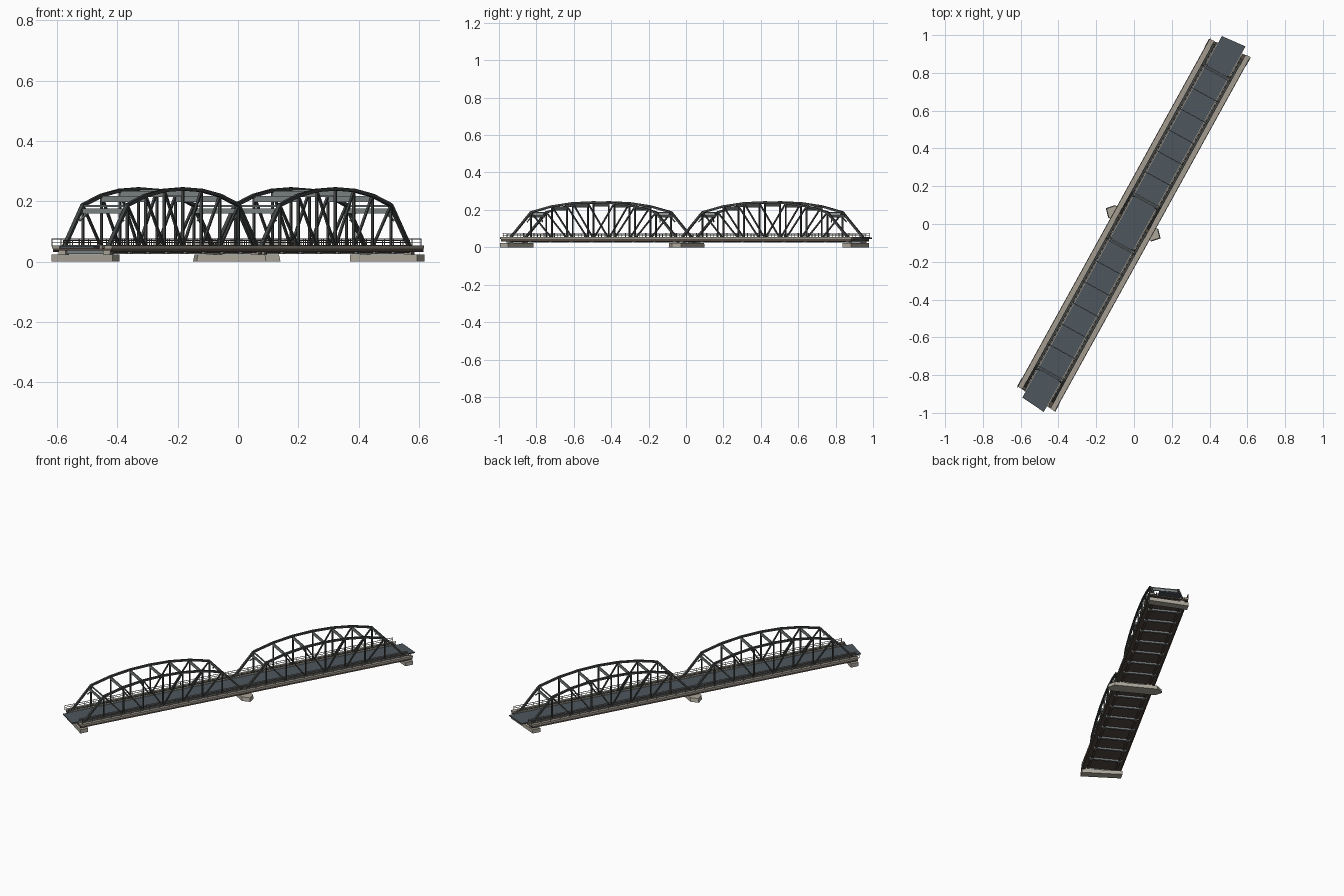
import bpy, bmesh, math
from mathutils import Vector, Matrix

if "Cube" in bpy.data.objects:
    bpy.data.objects.remove(bpy.data.objects["Cube"])

V0 = -0.012                      # lateral offset of the bridge axis
FAN = 0.09                       # slight skew of both end faces
TURN = Matrix.Rotation(math.radians(-28.9), 4, 'Z')
MATS, PARTS = {}, []


def material(name, rgb):
    m = bpy.data.materials.new(name)
    m.diffuse_color = (*rgb, 1)
    m.use_nodes = True
    m.node_tree.nodes["Principled BSDF"].inputs["Base Color"].default_value = m.diffuse_color
    MATS[name] = m


material("steel", (0.055, 0.062, 0.06))
material("brace", (0.2, 0.22, 0.22))
material("asphalt", (0.075, 0.092, 0.11))
material("stone", (0.42, 0.39, 0.33))
material("walk", (0.36, 0.33, 0.28))
material("brown", (0.09, 0.068, 0.055))
material("rail", (0.27, 0.26, 0.22))


def prism(bm, poly, z0, z1, grow=0.0):
    """Extrude a plan outline; grow widens the foot."""
    lo = [bm.verts.new((x * (1 + grow), y * (1 + grow), z0)) for x, y in poly]
    hi = [bm.verts.new((x, y, z1)) for x, y in poly]
    n = len(poly)
    bm.faces.new(lo[::-1])
    bm.faces.new(hi)
    for i in range(n):
        j = (i + 1) % n
        bm.faces.new((lo[i], lo[j], hi[j], hi[i]))


def slab(bm, x0, x1, y0, y1, z0, z1, f0=0.0, f1=0.0):
    """Box whose two end faces can be skewed."""
    prism(bm, [(x0, y0 - f0 * x0), (x1, y0 - f0 * x1),
               (x1, y1 + f1 * x1), (x0, y1 + f1 * x0)], z0, z1)


def beam(bm, a, b, w, d):
    """Box bar between two points: w across the bridge, d in the truss plane."""
    a, b = Vector(a), Vector(b)
    t = (b - a).normalized()
    side = Vector((1, 0, 0)) if abs(t.x) < 0.9 else Vector((0, 1, 0))
    up = t.cross(side).normalized()
    side = up.cross(t)
    r = [[bm.verts.new(p + side * (w / 2 * i) + up * (d / 2 * j))
          for i, j in ((-1, -1), (1, -1), (1, 1), (-1, 1))] for p in (a, b)]
    bm.faces.new(r[0])
    bm.faces.new(r[1][::-1])
    for i in range(4):
        j = (i + 1) % 4
        bm.faces.new((r[0][i], r[1][i], r[1][j], r[0][j]))


def finish(name, bm, mat):
    bmesh.ops.recalc_face_normals(bm, faces=bm.faces)
    bm.transform(TURN @ Matrix.Translation((V0, 0, 0)))
    me = bpy.data.meshes.new(name)
    bm.to_mesh(me)
    bm.free()
    me.materials.append(MATS[mat])
    ob = bpy.data.objects.new(name, me)
    bpy.context.collection.objects.link(ob)
    PARTS.append(ob)


# roadway, dark underside deck
bm = bmesh.new()
slab(bm, -0.068, 0.068, -1.093, 1.105, 0.044, 0.051, FAN, FAN)
finish("roadway", bm, "asphalt")
bm = bmesh.new()
slab(bm, -0.112, 0.112, -1.055, 1.062, 0.036, 0.044, FAN, FAN)
finish("deck_underside", bm, "brown")

# sidewalks, brown fascia girders, curbs
walk, fascia, curb = bmesh.new(), bmesh.new(), bmesh.new()
for s in (-1, 1):
    a, b = sorted((s * 0.09, s * 0.119))
    slab(walk, a, b, -1.058, 1.065, 0.044, 0.054, FAN, FAN)
    a, b = sorted((s * 0.111, s * 0.117))
    slab(fascia, a, b, -1.056, 1.063, 0.032, 0.0445, FAN, FAN)
    a, b = sorted((s * 0.068, s * 0.077))
    slab(curb, a, b, -1.055, 1.062, 0.044, 0.055, FAN, FAN)
finish("sidewalks", walk, "walk")
finish("fascia_girders", fascia, "brown")
finish("curbs", curb, "walk")

# railings along the walks and the roadway
bm = bmesh.new()
for s in (-1, 1):
    for x, zs in ((0.116, (0.064, 0.075)), (0.073, (0.063, 0.07))):
        for z in zs:
            beam(bm, (s * x, -1.055, z), (s * x, 1.06, z), 0.0025, 0.0025)
        for i in range(35):
            y = -1.053 + i * 2.111 / 34
            beam(bm, (s * x, y, 0.05), (s * x, y, zs[1]), 0.0025, 0.0025)
finish("railings", bm, "rail")

# two arched truss spans
N = 8
TOP = [0.05, 0.187, 0.219, 0.236, 0.241, 0.236, 0.219, 0.187, 0.05]
VT = 0.084
for label, y0, y1 in (("south", -1.027, -0.01), ("north", 0.02, 1.037)):
    ys = [y0 + (y1 - y0) * i / N for i in range(N + 1)]
    chord, web, brace, floor = (bmesh.new() for _ in range(4))
    for s in (-1, 1):
        x = s * VT
        P = [(x, ys[i], TOP[i]) for i in range(N + 1)]
        B = [(x, ys[i], 0.046) for i in range(N + 1)]
        for i in range(N):
            beam(chord, P[i], P[i + 1], 0.013, 0.011)
        beam(chord, B[0], B[N], 0.010, 0.014)
        for i in range(1, N):
            beam(web, B[i], P[i], 0.008, 0.007)
            if 1 <= i < N // 2:
                beam(web, P[i], B[i + 1], 0.008, 0.007)
            elif i > N // 2:
                beam(web, P[i], B[i - 1], 0.008, 0.007)
    # portal and sway struts between the trusses
    for i in range(1, N):
        if i in (1, N - 1):
            out = -0.012 if i == 1 else 0.012
            for dy, z, d in ((0, 0.184, 0.007), (out, 0.168, 0.016)):
                beam(brace, (-VT, ys[i] + dy, z), (VT, ys[i] + dy, z), 0.006, d)
            for s in (-1, 1):
                beam(brace, (s * VT, ys[i] + 2 * out, 0.135),
                     (s * 0.055, ys[i] + out, 0.164), 0.005, 0.005)
        else:
            z = TOP[i]
            beam(brace, (-VT, ys[i], z - 0.012), (VT, ys[i], z - 0.012), 0.005, 0.02)
    # floor beams under the deck
    for y in ys:
        slab(floor, -0.1, 0.1, y - 0.007, y + 0.007, 0.025, 0.0362)
    finish(label + "_chords", chord, "steel")
    finish(label + "_web_members", web, "steel")
    finish(label + "_portal_and_sway_struts", brace, "brace")
    finish(label + "_floor_beams", floor, "brace")

# longitudinal girders beneath the trusses
bm = bmesh.new()
for s in (-1, 1):
    slab(bm, s * VT - 0.007, s * VT + 0.007, -1.04, 1.05, 0.029, 0.037)
finish("lower_girders", bm, "brown")

# abutments at both ends
for name, y0, y1, f0, f1 in (("south_abutment", -1.058, -1.008, FAN, -FAN),
                             ("north_abutment", 1.013, 1.063, -FAN, FAN)):
    bm = bmesh.new()
    slab(bm, -0.121, 0.121, y0, y1, 0, 0.024, f0, f1)
    finish(name, bm, "stone")

# river pier with pointed cutwaters and battered sides
bm = bmesh.new()
pier = [(-0.16, 0.004), (-0.127, -0.032), (0.127, -0.032),
        (0.16, 0.004), (0.127, 0.04), (-0.127, 0.04)]
prism(bm, pier, 0, 0.024, 0.035)
finish("centre_pier", bm, "stone")

# bearing blocks
bm = bmesh.new()
for s in (-1, 1):
    for y in (-1.03, -0.014, 0.023, 1.038):
        slab(bm, s * VT - 0.013, s * VT + 0.013, y - 0.012, y + 0.012, 0.023, 0.037)
finish("bearings", bm, "stone")

# centre the whole bridge
pts = [v.co for o in PARTS for v in o.data.vertices]
cx = (min(p.x for p in pts) + max(p.x for p in pts)) / 2
cy = (min(p.y for p in pts) + max(p.y for p in pts)) / 2
for o in PARTS:
    o.data.transform(Matrix.Translation((-cx, -cy, 0)))
